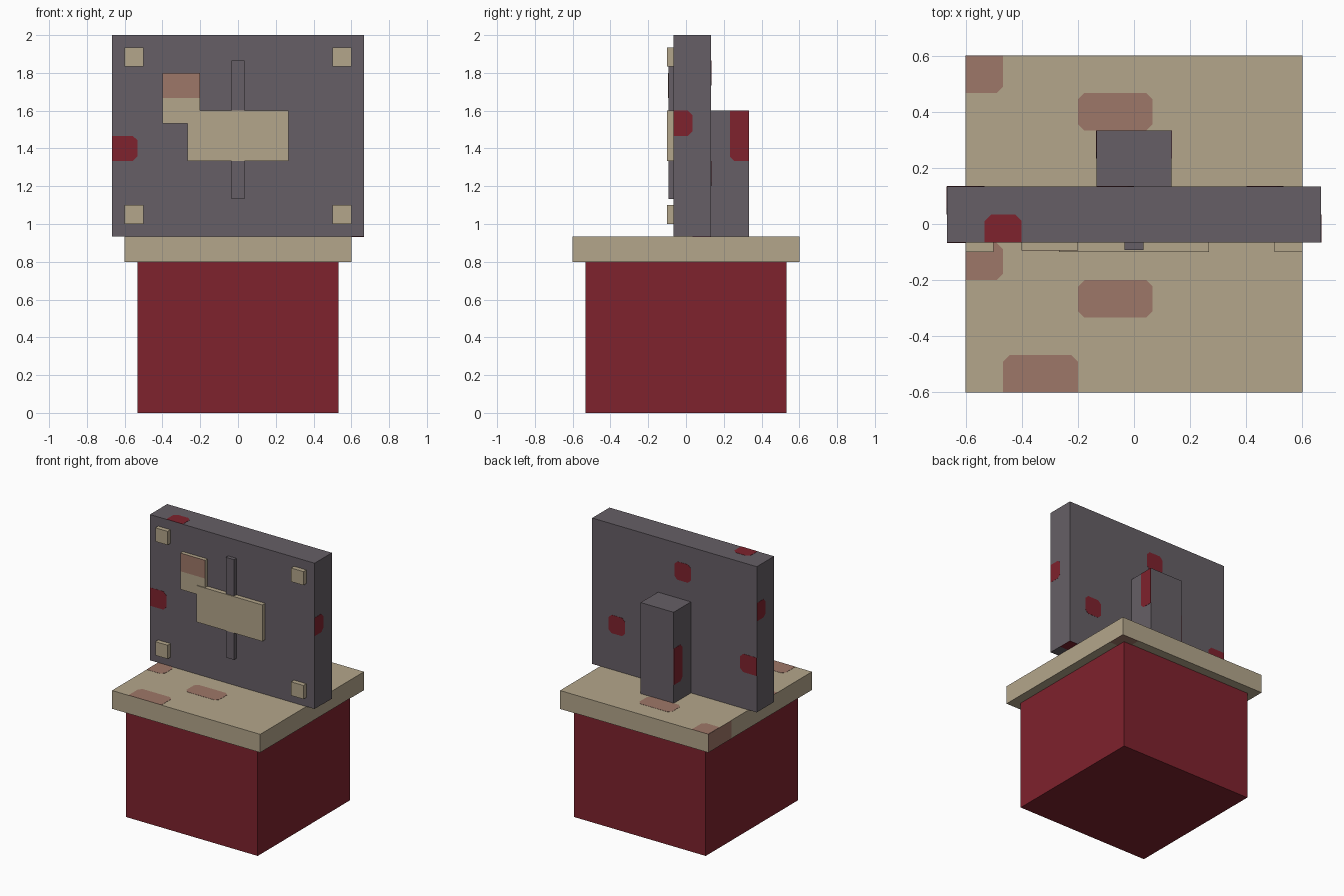
import bpy
import bmesh
from mathutils import Vector

UNIT = 1 / 15        # the whole build sits on this grid
PLATE = 0.02         # painted patch thickness, in grid units
CHAMFER = 0.35       # clipped patch corners, in grid units

cube = bpy.data.objects.get("Cube")
if cube:
    bpy.data.objects.remove(cube, do_unlink=True)


def linear(c):
    c /= 255
    return c / 12.92 if c <= 0.04045 else ((c + 0.055) / 1.055) ** 2.4


def material(name, *rgb):
    colour = [linear(c) for c in rgb] + [1.0]
    mat = bpy.data.materials.new(name)
    mat.use_nodes = True
    mat.diffuse_color = colour
    bsdf = mat.node_tree.nodes["Principled BSDF"]
    bsdf.inputs["Base Color"].default_value = colour
    bsdf.inputs["Roughness"].default_value = 0.8
    return mat


red = material("deep red", 126, 34, 45)
grey = material("slate grey", 102, 95, 102)
tan = material("sand tan", 180, 166, 139)
brown = material("dusty brown", 158, 119, 104)


def finish(name, bm, mat):
    bmesh.ops.recalc_face_normals(bm, faces=bm.faces)
    bmesh.ops.scale(bm, vec=(UNIT,) * 3, verts=bm.verts)
    mesh = bpy.data.meshes.new(name)
    bm.to_mesh(mesh)
    bm.free()
    mesh.materials.append(mat)
    obj = bpy.data.objects.new(name, mesh)
    bpy.context.collection.objects.link(obj)


def box(name, x, y, z, mat):
    """Box between three (low, high) ranges; returns the ranges."""
    bm = bmesh.new()
    bmesh.ops.create_cube(bm, size=1)
    for v in bm.verts:
        v.co = [r[0] if c < 0 else r[1] for c, r in zip(v.co, (x, y, z))]
    finish(name, bm, mat)
    return x, y, z


def patch(name, host, axis, side, u, v, mat, chamfer=CHAMFER):
    """Thin plate on one side of a box; corners on the box edge stay square."""
    ua, va = [a for a in range(3) if a != axis]
    corners = [(0, 0), (1, 0), (1, 1), (0, 1)]
    outline = []
    for i, (a, b) in enumerate(corners):
        p = Vector((u[a], v[b]))
        if u[a] in host[ua] or v[b] in host[va] or not chamfer:
            outline.append(p)
            continue
        for j in (i - 1, (i + 1) % 4):
            q = Vector((u[corners[j][0]], v[corners[j][1]]))
            outline.append(p + (q - p).normalized() * chamfer)
    bm = bmesh.new()
    verts = []
    for p in outline:
        co = Vector()
        co[axis], co[ua], co[va] = host[axis][side], p.x, p.y
        verts.append(bm.verts.new(co))
    face = bm.faces.new(verts)
    out = bmesh.ops.extrude_face_region(bm, geom=[face])["geom"]
    for g in out:
        if isinstance(g, bmesh.types.BMVert):
            g.co[axis] += PLATE if side else -PLATE
    finish(name, bm, mat)


# Main masses
box("base", (-8, 8), (-8, 8), (0, 12), red)
slab = box("slab", (-9, 9), (-9, 9), (12, 14), tan)
panel = box("panel", (-10, 10), (-1, 2), (14, 30), grey)
post = box("rear_post", (-2, 2), (2, 5), (14, 24), grey)

# Raised details on the panel front
for side, sx in (("left", 1), ("right", -1)):
    for level, z in (("lower", 15), ("upper", 27.5)):
        box(f"{level}_{side}_stud", tuple(sorted((sx * 7.5, sx * 9))),
            (-1.5, -1), (z, z + 1.5), tan)
box("vertical_bar", (-0.5, 0.5), (-1.4, -1), (17, 28), grey)
box("centre_plate", (-4, 4), (-1.5, -1), (20, 24), tan)
tab = box("side_plate", (-6, -3), (-1.4, -1), (23, 27), tan)
patch("side_plate_paint", tab, 1, 0, (-6, -3), (25, 27), brown, 0)

# Painted patches: axis, side, then the two ranges across the face
X, Y, Z = range(3)
for label, host, mat, spots in (
    ("panel", panel, red, (
        (Y, 0, (-10, -8), (20, 22)),
        (X, 1, (-1, 0.5), (22, 24)),
        (X, 0, (0.5, 2), (24, 26)),
        (Z, 1, (-8, -6), (-1, 0.5)),
        (Z, 0, (8, 10), (0.5, 2)),
        (Y, 1, (-2, 0), (26, 28)),
        (Y, 1, (6, 8), (18, 20)),
        (Y, 1, (-10, -8), (18, 20)))),
    ("post", post, red, (
        (X, 1, (3.5, 5), (20, 24)),
        (X, 0, (3.5, 5), (16, 20)))),
    ("slab", slab, brown, (
        (Z, 1, (-9, -7), (7, 9)),
        (Z, 1, (-3, 1), (5, 7)),
        (Z, 1, (-9, -7), (-3, -1)),
        (Z, 1, (-3, 1), (-5, -3)),
        (Z, 1, (-7, -3), (-9, -7)),
        (X, 0, (5, 9), (12, 14)),
        (Z, 0, (7, 9), (7, 9)))),
):
    for n, spot in enumerate(spots, 1):
        patch(f"{label}_patch_{n}", host, *spot, mat)
